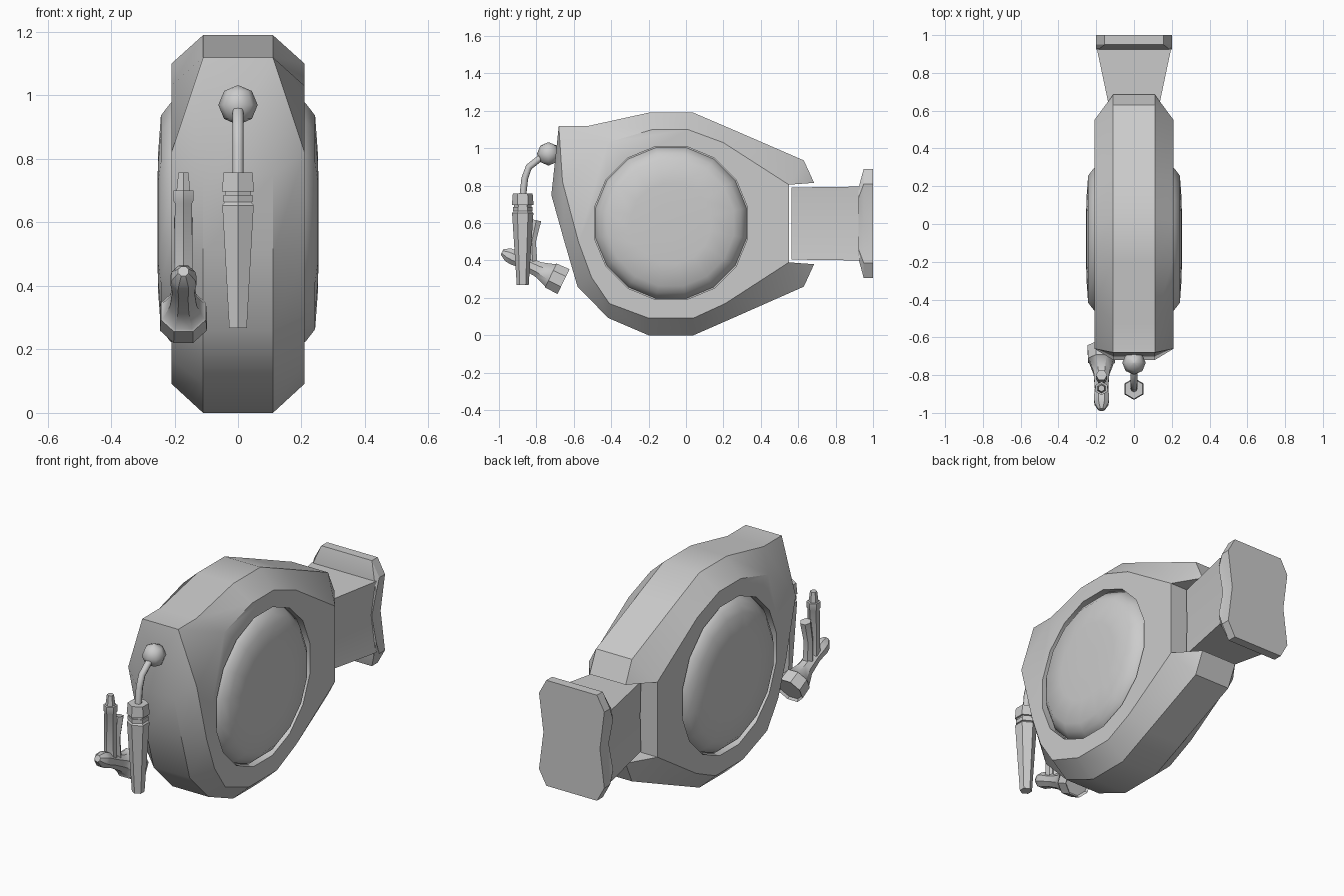
import bpy, bmesh, math
from mathutils import Vector

if "Cube" in bpy.data.objects:
    bpy.data.objects.remove(bpy.data.objects["Cube"])


def make(name, verts, faces, angle=30):
    bm = bmesh.new()
    vs = [bm.verts.new(v) for v in verts]
    for f in faces:
        bm.faces.new([vs[i] for i in f])
    bmesh.ops.remove_doubles(bm, verts=bm.verts, dist=0.0005)
    bmesh.ops.recalc_face_normals(bm, faces=bm.faces)
    me = bpy.data.meshes.new(name)
    bm.to_mesh(me)
    bm.free()
    ob = bpy.data.objects.new(name, me)
    bpy.context.collection.objects.link(ob)
    if angle:
        smooth(ob, angle)
    return ob


def activate(ob):
    bpy.ops.object.select_all(action='DESELECT')
    ob.select_set(True)
    bpy.context.view_layer.objects.active = ob


def smooth(ob, angle):
    activate(ob)
    bpy.ops.object.shade_smooth_by_angle(angle=math.radians(angle))


def loft(name, loops, angle=30):
    """Skin a series of equal-length loops and cap both ends."""
    n = len(loops[0])
    verts = [v for lp in loops for v in lp]
    faces = [(k * n + i, k * n + (i + 1) % n, (k + 1) * n + (i + 1) % n, (k + 1) * n + i)
             for k in range(len(loops) - 1) for i in range(n)]
    faces += [tuple(range(n)), tuple(range(len(verts) - n, len(verts)))]
    return make(name, verts, faces, angle)


def rings(name, pts, sides, axis=None, phase=0.0, angle=35):
    """Loft rings given as (x, y, z, radius), along a fixed axis or the path."""
    cs = [Vector(p[:3]) for p in pts]
    loops = []
    for i, (c, p) in enumerate(zip(cs, pts)):
        t = Vector(axis) if axis else cs[min(i + 1, len(cs) - 1)] - cs[max(i - 1, 0)]
        t.normalize()
        u = Vector((1, 0, 0)) if abs(t.x) < 0.9 else Vector((0, 1, 0))
        w = t.cross(u)
        loops.append([c + p[3] * (u * math.cos(a) + w * math.sin(a))
                      for a in (phase + 2 * math.pi * k / sides for k in range(sides))])
    return loft(name, loops, angle)


# Reel casing: wide centre band, chamfered to a smaller side outline
outer = [(-.68, 1.12), (-.52, 1.12), (-.20, 1.19), (.04, 1.19), (.25, 1.10), (.63, .935),
         (.685, .815), (.55, .805), (.55, .39), (.685, .38), (.63, .26), (.25, .092),
         (.04, 0), (-.20, 0), (-.415, .092), (-.58, .26), (-.65, .50), (-.72, .75)]
inner = [(-.66, .82), (-.42, 1.03), (-.18, 1.10), (.01, 1.10), (.20, 1.03), (.55, .805),
         (.55, .805), (.55, .805), (.55, .39), (.55, .39), (.55, .39), (.21, .17),
         (.04, .092), (-.20, .092), (-.41, .17), (-.505, .31), (-.575, .50), (-.66, .82)]


def clean(f):
    return f


n = len(outer)
verts = [(x, *p) for x, prof in ((-.21, inner), (-.11, outer), (.11, outer), (.21, inner)) for p in prof]
alias = [next(j for j in range(n) if inner[j] == inner[i]) for i in range(n)]


def vid(k, i):
    i %= n
    return k * n + (alias[i] if k in (0, 3) else i)


faces = []
for k in range(3):
    for i in range(n):
        f = list(dict.fromkeys([vid(k, i), vid(k, i + 1), vid(k + 1, i + 1), vid(k + 1, i)]))
        if len(f) > 2:
            faces.append(f)
for k in (0, 3):
    faces.append(list(dict.fromkeys(vid(k, i) for i in range(n))))
used = sorted({i for f in faces for i in f})
remap = {v: i for i, v in enumerate(used)}
casing = make("reel_casing", [verts[i] for i in used], [[remap[i] for i in f] for f in faces], 0)

# Round recess and domed cover on each side
R = .41 / math.cos(math.pi / 16)
CY, CZ = -.08, .60
for s, side in ((-1, "left"), (1, "right")):
    cutter = rings("cutter", [(s * .172, CY, CZ, R), (s * .3, CY, CZ, R)], 16, (1, 0, 0), math.pi / 16, 0)
    mod = casing.modifiers.new("recess", 'BOOLEAN')
    mod.operation, mod.solver, mod.object = 'DIFFERENCE', 'EXACT', cutter
    activate(casing)
    bpy.ops.object.modifier_apply(modifier=mod.name)
    bpy.data.objects.remove(cutter)
    rings(side + "_cover", [(s * x, CY, CZ, R * r) for x, r in
          ((.165, .985), (.18, .985), (.215, .91), (.243, .82), (.252, .52), (.254, .2))],
          16, (1, 0, 0), math.pi / 16, 50)
smooth(casing, 30)


# Wall bracket: waisted neck flaring into a wall plate
def waisted(y, top, mid, bot, w, wm):
    return [(-w, y, top), (w, y, top), (wm, y, mid), (w, y, bot), (-w, y, bot), (-wm, y, mid)]


loft("bracket_neck", [waisted(.565, .79, .6, .405, .12, .115),
                      waisted(.93, .795, .6, .40, .197, .17)])


def plate(y, top, w):
    d = top - .598
    half = [(w, d), (.2, d * .72), (.173, 0), (.2, -d * .72), (w, -d)]
    return [(x, y, .598 + z) for x, z in half] + [(-x, y, .598 + z) for x, z in reversed(half)]


loft("wall_plate", [plate(.923, .79, .19), plate(.95, .89, .155), plate(1.0, .89, .155)])

# Hose outlet ball and hose
rings("hose_ball", [(0, -.735, .97 + .062 * math.sin(a), max(.062 * math.cos(a), .002))
                    for a in (math.radians(d) for d in (-90, -45, 0, 45, 90))], 8, (0, 0, 1), 0, 50)
rings("hose", [(0, -.73, .97, .018), (0, -.77, .955, .018), (0, -.84, .90, .018),
               (0, -.862, .84, .018), (0, -.873, .74, .018)], 8, None, 0, 50)

# Straight hanging nozzle
rings("hose_nozzle", [(0, -.873, z, r) for z, r in
      ((.757, .053), (.697, .058), (.697, .047), (.686, .047), (.686, .053), (.665, .053),
       (.665, .047), (.654, .057), (.268, .032))], 6, (0, 0, 1), math.pi / 6)

# Spray gun: handle with hose connector
GX = -.172
rings("spray_handle", [(GX, -.87, z, r) for z, r in
      ((.757, .018), (.70, .025), (.70, .036), (.668, .036), (.66, .031), (.41, .034))],
      6, (0, 0, 1), math.pi / 6)

# Spray gun: barrel, flared head and rear adjuster
AX = Vector((0, .9, -.436)).normalized()
O = Vector((GX, -.655, .287))
rings("spray_barrel", [(*(O - AX * d), r) for d, r in
      ((.012, .07), (0, .08), (.075, .077), (.08, .07), (.15, .045), (.24, .038),
       (.30, .044), (.33, .04), (.365, .018))], 8, AX, math.pi / 8)

# Spray gun: trigger lever
rings("spray_trigger", [(GX, -.80, .615, .03), (GX, -.825, .50, .026), (GX, -.82, .38, .03)], 6, None, 0)
